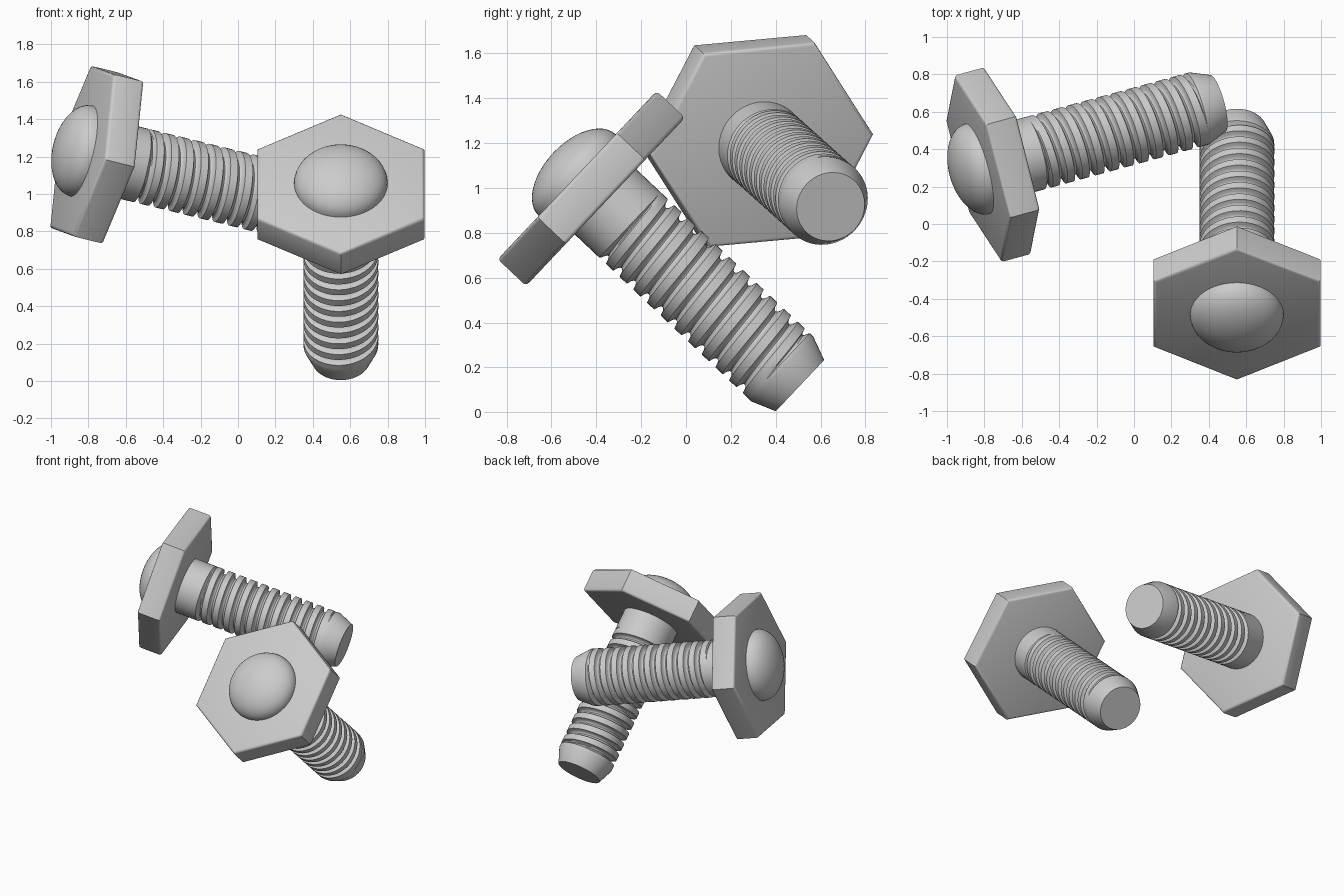
import bpy, bmesh
from math import pi, cos, sin
from mathutils import Matrix, Vector

if "Cube" in bpy.data.objects:
    bpy.data.objects.remove(bpy.data.objects["Cube"])

R = 0.2            # shank radius
HALF = 0.087       # half plate thickness
PITCH = 0.084


def finish(bm, name, frame):
    bmesh.ops.recalc_face_normals(bm, faces=bm.faces)
    me = bpy.data.meshes.new(name)
    bm.to_mesh(me)
    bm.free()
    ob = bpy.data.objects.new(name, me)
    bpy.context.collection.objects.link(ob)
    ob.matrix_world = frame
    bpy.ops.object.select_all(action='DESELECT')
    ob.select_set(True)
    bpy.context.view_layer.objects.active = ob
    bpy.ops.object.shade_smooth_by_angle(angle=0.6)
    return ob


def hex_plate(name, frame):
    bm = bmesh.new()
    bmesh.ops.create_cone(bm, cap_ends=True, segments=6, radius1=0.516,
                          radius2=0.516, depth=2 * HALF)
    for v in bm.verts:          # corner on local +X
        a = round((Vector((v.co.x, v.co.y)).angle_signed(Vector((1, 0)))) / (pi / 6))
        if a % 2:
            bmesh.ops.rotate(bm, verts=[v], matrix=Matrix.Rotation(pi / 6, 3, 'Z'))
    rim = [e for e in bm.edges if abs(e.verts[0].co.z - e.verts[1].co.z) < 1e-4]
    bmesh.ops.bevel(bm, geom=rim, offset=0.018, segments=3, profile=0.5,
                    affect='EDGES')
    finish(bm, name, frame)


def dome(name, frame):
    bm = bmesh.new()
    bmesh.ops.create_uvsphere(bm, u_segments=48, v_segments=24, radius=1)
    low = [v for v in bm.verts if v.co.z < -0.01]
    bmesh.ops.delete(bm, geom=low, context='VERTS')
    bmesh.ops.scale(bm, vec=(0.25, 0.25, 0.146), verts=bm.verts)
    for v in bm.verts:          # sits on the outer side of the plate
        v.co.z = -v.co.z - HALF
    finish(bm, name, frame)


def threaded_shank(name, frame):
    N = 48
    # one pitch of the thread: (fraction along, groove depth)
    prof = [(0, 0), (0.25, 0), (0.5, 0), (0.57, 0.02), (0.66, 0.031),
            (0.75, 0.034), (0.84, 0.031), (0.93, 0.02)]
    M = len(prof)
    z0, z1 = HALF + 0.15, HALF + 1.065
    turns = int((z1 - z0) / PITCH) + 2
    bm = bmesh.new()

    def point(i, j):
        f, d = prof[i % M]
        z = z0 + PITCH * (i // M + f + j / N)
        z = min(max(z, z0), z1)
        fade = min(1, (z - z0) / 0.02, (z1 - z) / 0.02)
        a = 2 * pi * j / N
        r = R - d * fade
        return (r * cos(a), r * sin(a), z)

    # helical grid, wrapping one turn forward at the seam
    lo, hi = -2 * M, turns * M
    grid = {(i, j): bm.verts.new(point(i, j))
            for i in range(lo, hi + M + 1) for j in range(N)}
    for i in range(lo, hi):
        for j in range(N):
            if j < N - 1:
                b, c = grid[i, j + 1], grid[i + 1, j + 1]
            else:
                b, c = grid[i + M, 0], grid[i + M + 1, 0]
            bm.faces.new((grid[i, j], b, c, grid[i + 1, j]))

    # plain collar below the head and chamfered tip
    def ring(r, z):
        return [bm.verts.new((r * cos(2 * pi * j / N), r * sin(2 * pi * j / N), z))
                for j in range(N)]

    def band(a, b):
        for j in range(N):
            k = (j + 1) % N
            bm.faces.new((a[j], a[k], b[k], b[j]))

    band(ring(R, HALF - 0.02), ring(R, z0))
    shoulder = ring(R, HALF + 1.085)
    tip = ring(0.157, HALF + 1.193)
    band(ring(R, z1), shoulder)
    band(shoulder, tip)
    bm.faces.new(tip)
    bmesh.ops.remove_doubles(bm, verts=bm.verts, dist=1e-5)
    loose = [v for v in bm.verts if not v.link_faces]
    bmesh.ops.delete(bm, geom=loose, context='VERTS')
    finish(bm, name, frame)


def bolt(label, centre, axis, corner):
    z = Vector(axis).normalized()
    x = Vector(corner)
    x = (x - z * x.dot(z)).normalized()
    y = z.cross(x)
    frame = Matrix((x, y, z)).transposed().to_4x4()
    frame.translation = Vector(centre)
    hex_plate(label + "_bolt_head", frame)
    dome(label + "_bolt_dome", frame)
    threaded_shank(label + "_bolt_shank", frame)


bolt("left", (-0.755, 0.317, 1.21), (0.938, 0.256, -0.229), (-0.123, 0.488, 0.045))
bolt("right", (0.55, -0.422, 0.998), (0, 0.727, -0.687), (0, 0.687, 0.727))
